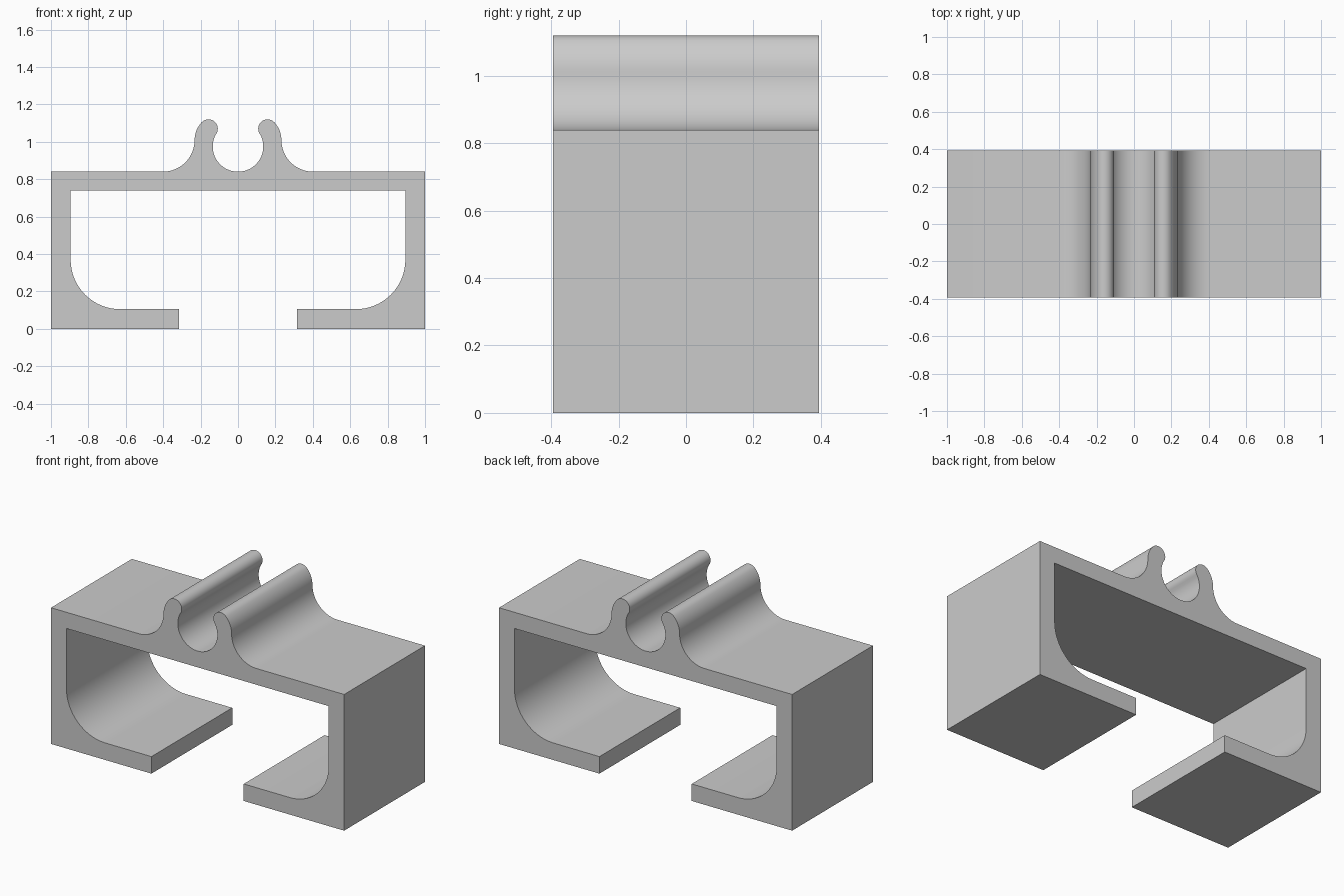
import bpy
import bmesh
from math import radians, cos, sin

cube = bpy.data.objects.get("Cube")
if cube:
    bpy.data.objects.remove(cube, do_unlink=True)

HALF_DEPTH = 0.394


def arc(cx, cz, r, start, end, steps=16):
    """Points on a circular arc, angles in degrees."""
    angles = [radians(start + (end - start) * i / steps) for i in range(steps + 1)]
    return [(cx + r * cos(a), cz + r * sin(a)) for a in angles]


# Left half of the section, from the middle of the plate's underside round to the groove
half = [(0, 0.74), (0.895, 0.74)]
half += arc(0.63, 0.37, 0.265, 0, -90)             # inner corner fillet
half += [(0.315, 0.105), (0.315, 0), (1, 0), (1, 0.84)]
half += arc(0.402, 1.01, 0.17, 270, 180)           # flare at the clip's foot
half += arc(0.095, 1.01, 0.137, 0, 43.6, 8)        # outer side of the prong
half += arc(0.158, 1.07, 0.05, 43.6, 211)[1:]      # rounded prong tip
half += arc(0, 0.975, 0.135, 31, -90, 20)[1:]      # round groove

# Mirror the half, sharing its two end points on the centre line
outline = half + [(-x, z) for x, z in reversed(half[1:-1])]

# Extrude the section along the depth
bm = bmesh.new()
section = bm.faces.new([bm.verts.new((x, -HALF_DEPTH, z)) for x, z in outline])
extruded = bmesh.ops.extrude_face_region(bm, geom=[section], use_keep_orig=True)
moved = [v for v in extruded["geom"] if isinstance(v, bmesh.types.BMVert)]
bmesh.ops.translate(bm, verts=moved, vec=(0, 2 * HALF_DEPTH, 0))
bmesh.ops.remove_doubles(bm, verts=bm.verts, dist=0.0005)
bmesh.ops.recalc_face_normals(bm, faces=bm.faces)

mesh = bpy.data.meshes.new("rail_clip")
bm.to_mesh(mesh)
bm.free()
clip = bpy.data.objects.new("rail_clip", mesh)
bpy.context.collection.objects.link(clip)

# Plain grey plastic
grey = bpy.data.materials.new("light_grey")
grey.use_nodes = True
grey.diffuse_color = (0.6, 0.6, 0.6, 1)
grey.node_tree.nodes["Principled BSDF"].inputs["Base Color"].default_value = (0.6, 0.6, 0.6, 1)
mesh.materials.append(grey)

# Smooth curves with crisp corners
bpy.ops.object.select_all(action="DESELECT")
clip.select_set(True)
bpy.context.view_layer.objects.active = clip
bpy.ops.object.shade_smooth_by_angle(angle=radians(30))
